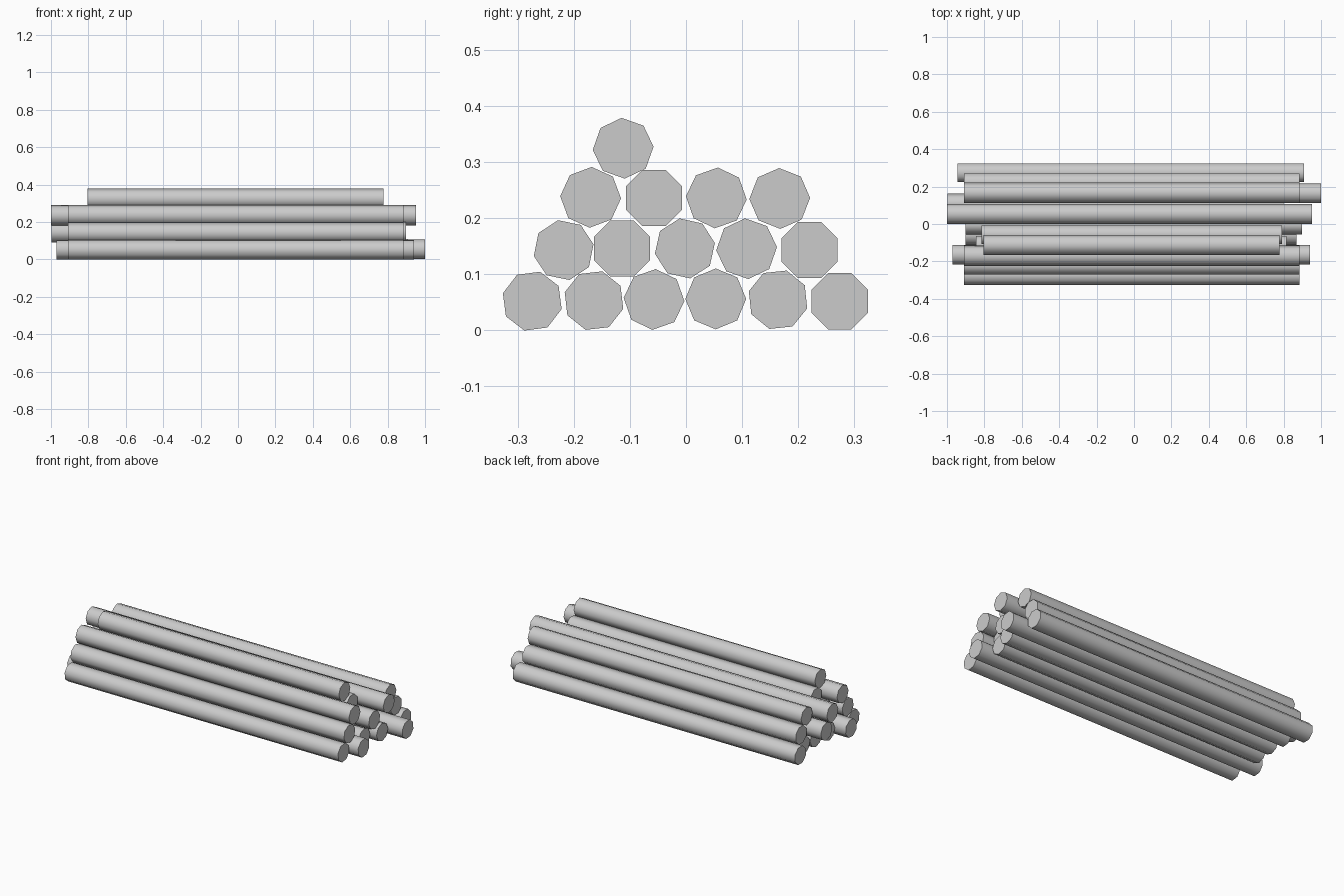
import bpy, bmesh, math

if "Cube" in bpy.data.objects:
    bpy.data.objects.remove(bpy.data.objects["Cube"])

R = 0.0542  # log radius (octagonal section)

# each log: y, z, angle of top corner in section (deg), left x, right x
ROWS = {
    "bottom_log": [
        (-0.274, 0.052, 75, -0.91, 0.885),
        (-0.164, 0.053, 74, -0.97, 0.94),
        (-0.057, 0.055, 87, -0.90, 0.87),
        (0.053, 0.056, 90, -0.89, 0.91),
        (0.164, 0.0545, 73.5, -0.89, 1.0),
        (0.274, 0.052, 67.5, -0.943, 0.91),
    ],
    "second_row_log": [
        (-0.218, 0.143, 101, -0.91, 0.885),
        (-0.114, 0.146, 67.5, -0.845, 0.815),
        (-0.002, 0.146, 100, -0.90, 0.897),
        (0.108, 0.1455, 93, -0.998, 0.80),
        (0.220, 0.143, 67.5, -0.91, 0.885),
    ],
    "third_row_log": [
        (-0.170, 0.237, 88, -0.91, 0.885),
        (-0.057, 0.236, 67.5, -0.815, 0.79),
        (0.054, 0.236, 87, -1.0, 0.953),
        (0.167, 0.235, 91, -0.91, 0.885),
    ],
    "top_log": [(-0.112, 0.3245, 93, -0.805, 0.778)],
}


def make_log(name, y, z, angle, x0, x1):
    """Eight-sided log lying along x."""
    bm = bmesh.new()
    rings = []
    for x in (x0, x1):
        rings.append([bm.verts.new((x,
                                    y + R * math.cos(math.radians(angle + 45 * i)),
                                    z + R * math.sin(math.radians(angle + 45 * i))))
                      for i in range(8)])
    a, b = rings
    for i in range(8):
        j = (i + 1) % 8
        bm.faces.new((a[i], a[j], b[j], b[i]))
    bm.faces.new(a)
    bm.faces.new(b)
    bmesh.ops.recalc_face_normals(bm, faces=bm.faces)
    me = bpy.data.meshes.new(name)
    bm.to_mesh(me)
    bm.free()
    ob = bpy.data.objects.new(name, me)
    bpy.context.collection.objects.link(ob)
    ob.select_set(True)
    bpy.context.view_layer.objects.active = ob


# stack of logs, row by row
for row, logs in ROWS.items():
    for n, log in enumerate(logs, 1):
        make_log(f"{row}_{n}", *log)

# round-looking bark, sharp cut ends
bpy.ops.object.shade_smooth_by_angle(angle=math.radians(60))
